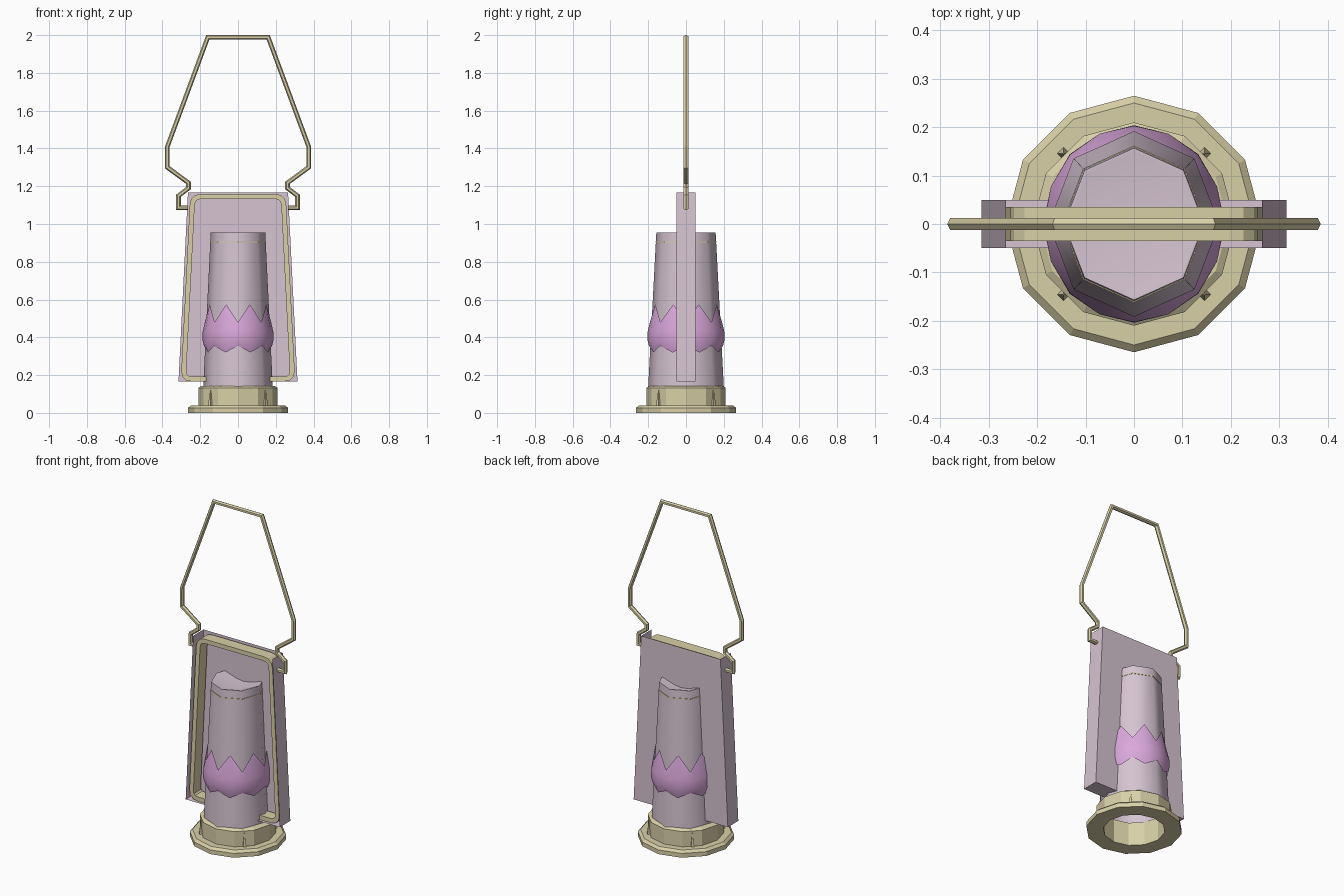
import bpy, bmesh, math
from mathutils import Vector

if "Cube" in bpy.data.objects:
    bpy.data.objects.remove(bpy.data.objects["Cube"])


def material(name, rgb):
    m = bpy.data.materials.new(name)
    m.diffuse_color = (*rgb, 1)
    m.use_nodes = True
    m.node_tree.nodes["Principled BSDF"].inputs["Base Color"].default_value = m.diffuse_color
    return m


BRASS = material("pale brass", (0.69, 0.63, 0.39))
GLASS = material("pale lavender", (0.67, 0.55, 0.64))
PETAL = material("orchid pink", (0.70, 0.39, 0.71))


def finish(name, bm, mat, angle=None):
    me = bpy.data.meshes.new(name)
    bm.to_mesh(me)
    bm.free()
    me.materials.append(mat)
    ob = bpy.data.objects.new(name, me)
    bpy.context.collection.objects.link(ob)
    if angle:
        bpy.ops.object.select_all(action='DESELECT')
        ob.select_set(True)
        bpy.context.view_layer.objects.active = ob
        bpy.ops.object.shade_smooth_by_angle(angle=math.radians(angle))
    return ob


def skin(bm, rows, wrap_rows=False, wrap_cols=True):
    """Join rows of points with quads."""
    vs = [[bm.verts.new(p) for p in r] for r in rows]
    n, m = len(vs), len(vs[0])
    for i in range(n if wrap_rows else n - 1):
        for j in range(m if wrap_cols else m - 1):
            a, b = vs[i], vs[(i + 1) % n]
            k = (j + 1) % m
            bm.faces.new((a[j], a[k], b[k], b[j]))
    return vs


def lathe(name, profile, sides, mat, closed=False, sx=1.0, angle=None):
    bm = bmesh.new()
    rows = [[(r * sx * math.cos(math.tau * k / sides), r * math.sin(math.tau * k / sides), z)
             for k in range(sides)] for r, z in profile]
    skin(bm, rows, wrap_rows=closed)
    bmesh.ops.remove_doubles(bm, verts=bm.verts, dist=1e-5)
    if closed:
        bmesh.ops.recalc_face_normals(bm, faces=bm.faces)
    return finish(name, bm, mat, angle)


def sweep(name, path, section, mat, closed=False):
    """Sweep a (offset, y) section along an xz path with mitred corners."""
    bm = bmesh.new()
    pts = [Vector(p) for p in path]
    n = len(pts)
    rows = []
    for i, p in enumerate(pts):
        a = pts[i - 1] if closed or i else None
        b = pts[(i + 1) % n] if closed or i < n - 1 else None
        d1 = (p - a).normalized() if a is not None else (b - p).normalized()
        d2 = (b - p).normalized() if b is not None else d1
        n1, n2 = Vector((-d1.y, d1.x)), Vector((-d2.y, d2.x))
        mit = (n1 + n2).normalized()
        mit /= max(0.4, mit.dot(n1))
        rows.append([(p.x + mit.x * o, y, p.y + mit.y * o) for o, y in section])
    vs = skin(bm, rows, wrap_rows=closed)
    if not closed:
        bm.faces.new(vs[0])
        bm.faces.new(vs[-1])
    bmesh.ops.recalc_face_normals(bm, faces=bm.faces)
    return finish(name, bm, mat)


# Twelve-sided hollow foot with collar
lathe("base", [(0.17, 0), (0.265, 0), (0.265, 0.026), (0.25, 0.04), (0.21, 0.04),
               (0.21, 0.132), (0.195, 0.142), (0.17, 0.142)], 12, BRASS, closed=True)

# Four small studs around the collar
for k in range(4):
    a = math.radians(45 + 90 * k)
    bm = bmesh.new()
    bmesh.ops.create_cone(bm, cap_ends=True, segments=4, radius1=0.013, radius2=0.002, depth=0.08)
    bmesh.ops.translate(bm, verts=bm.verts, vec=(0.206 * math.cos(a), 0.206 * math.sin(a), 0.08))
    finish(f"collar_stud_{k + 1}", bm, BRASS)

# Tapered eight-sided chimney with a dished top
lathe("chimney", [(0.203, 0.04), (0.2, 0.14), (0.157, 0.955), (0.149, 0.955), (0, 0.91)],
      8, GLASS, sx=0.92, angle=50)
lathe("chimney_band", [(0.157, 0.902), (0.162, 0.902), (0.162, 0.908), (0.157, 0.908)],
      8, BRASS, closed=True, sx=0.92)

# Ring of eight pointed petals: even columns are valleys, odd columns are tips
bm = bmesh.new()
rows = []
for r0, z0, r1, z1 in ((0.196, 0.355, 0.186, 0.32), (0.204, 0.385, 0.202, 0.365),
                       (0.203, 0.43, 0.202, 0.44), (0.191, 0.48, 0.176, 0.575)):
    row = []
    for k in range(16):
        a = math.tau * k / 16
        r, z = (r1, z1) if k % 2 else (r0, z0)
        row.append((r * 0.92 * math.cos(a), r * math.sin(a), z))
    rows.append(row)
skin(bm, rows)
finish("petals", bm, PETAL, 50)

# Upright tray: back panel, two sloping sides and a floor, open front and top
bm = bmesh.new()
outline = [(-0.265, 1.167), (-0.315, 0.165), (0.315, 0.165), (0.265, 1.167)]
vs = skin(bm, [[(x, y, z) for x, z in outline] for y in (-0.05, 0.05)], wrap_cols=False)
bm.faces.new(vs[1])
bmesh.ops.recalc_face_normals(bm, faces=bm.faces)
finish("upright_tray", bm, GLASS)

# Rounded rim inside the tray
corners = [Vector(c) for c in ((-0.24, 1.146), (-0.289, 0.18), (0.289, 0.18), (0.24, 1.146))]
path = []
for i, c in enumerate(corners):
    p = c + (corners[i - 1] - c).normalized() * 0.045
    q = c + (corners[(i + 1) % 4] - c).normalized() * 0.045
    for t in (0, 0.33, 0.67, 1):
        path.append(p * (1 - t) ** 2 + c * 2 * t * (1 - t) + q * t * t)
sweep("tray_rim", path, [(-0.013, -0.035), (0.013, -0.035), (0.013, 0.035), (-0.013, 0.035)],
      BRASS, closed=True)

# Bent wire handle, mirrored left to right
half = [(0.265, 1.085), (0.315, 1.085), (0.315, 1.15), (0.262, 1.19), (0.262, 1.218),
        (0.374, 1.30), (0.374, 1.41), (0.16, 1.988)]
path = half + [(-x, z) for x, z in reversed(half)]
sec = [(0.012 * math.cos(math.tau * k / 6), 0.014 * math.sin(math.tau * k / 6)) for k in range(6)]
sweep("handle", path, sec, BRASS)
